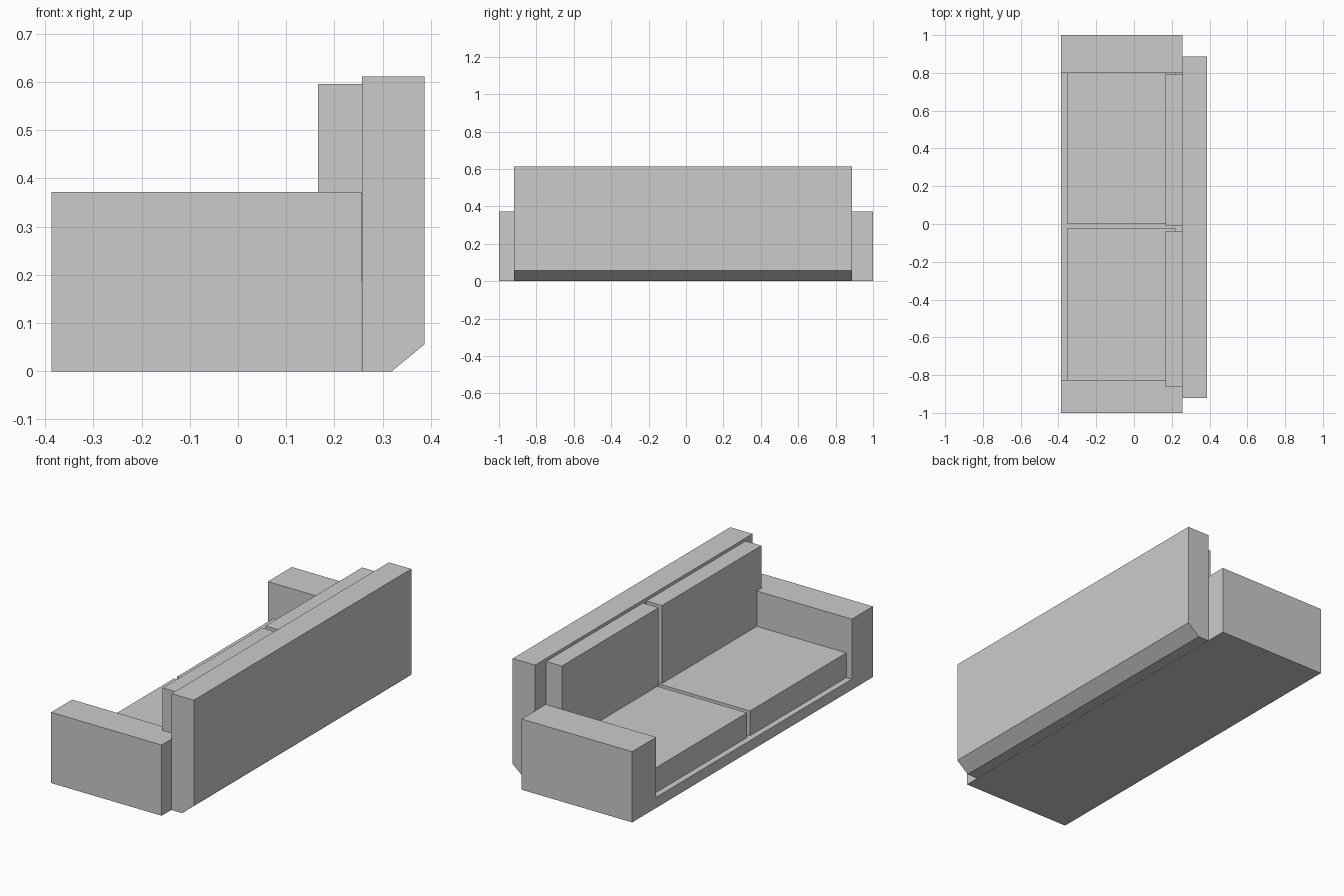
import bpy, bmesh
from mathutils import Vector

if "Cube" in bpy.data.objects:
    bpy.data.objects.remove(bpy.data.objects["Cube"])


def prism(name, profile, offset):
    """Extrude a closed planar profile along an offset vector."""
    bm = bmesh.new()
    face = bm.faces.new([bm.verts.new(p) for p in profile])
    ext = bmesh.ops.extrude_face_region(bm, geom=[face])
    verts = [g for g in ext["geom"] if isinstance(g, bmesh.types.BMVert)]
    bmesh.ops.translate(bm, verts=verts, vec=Vector(offset))
    bmesh.ops.recalc_face_normals(bm, faces=bm.faces)
    mesh = bpy.data.meshes.new(name)
    bm.to_mesh(mesh)
    bm.free()
    obj = bpy.data.objects.new(name, mesh)
    bpy.context.collection.objects.link(obj)
    return obj


def box(name, x, y, z):
    profile = [(x[0], y[0], z[0]), (x[1], y[0], z[0]),
               (x[1], y[1], z[0]), (x[0], y[1], z[0])]
    return prism(name, profile, (0, 0, z[1] - z[0]))


BASE, SEAT, ARM = 0.056, 0.186, 0.372

# U-shaped frame: low base with an arm at each end
u_shape = [(-1, 0), (1, 0), (1, ARM), (0.8, ARM), (0.8, BASE),
           (-0.825, BASE), (-0.825, ARM), (-1, ARM)]
prism("arms_and_base", [(-0.387, y, z) for y, z in u_shape], (0.643, 0, 0))

# Backrest with a chamfered lower rear edge
back = [(0.257, 0), (0.319, 0), (0.387, 0.056), (0.387, 0.612), (0.257, 0.612)]
prism("backrest", [(x, -0.92, z) for x, z in back], (0, 1.807, 0))

# Seat cushions
for side, y in (("left", (0.0, 0.799)), ("right", (-0.825, -0.025))):
    box(f"seat_cushion_{side}", (-0.355, 0.22), y, (BASE, SEAT))

# Back cushions resting on the seat
for side, y in (("left", (-0.01, 0.795)), ("right", (-0.863, -0.037))):
    box(f"back_cushion_{side}", (0.166, 0.257), y, (SEAT, 0.596))
